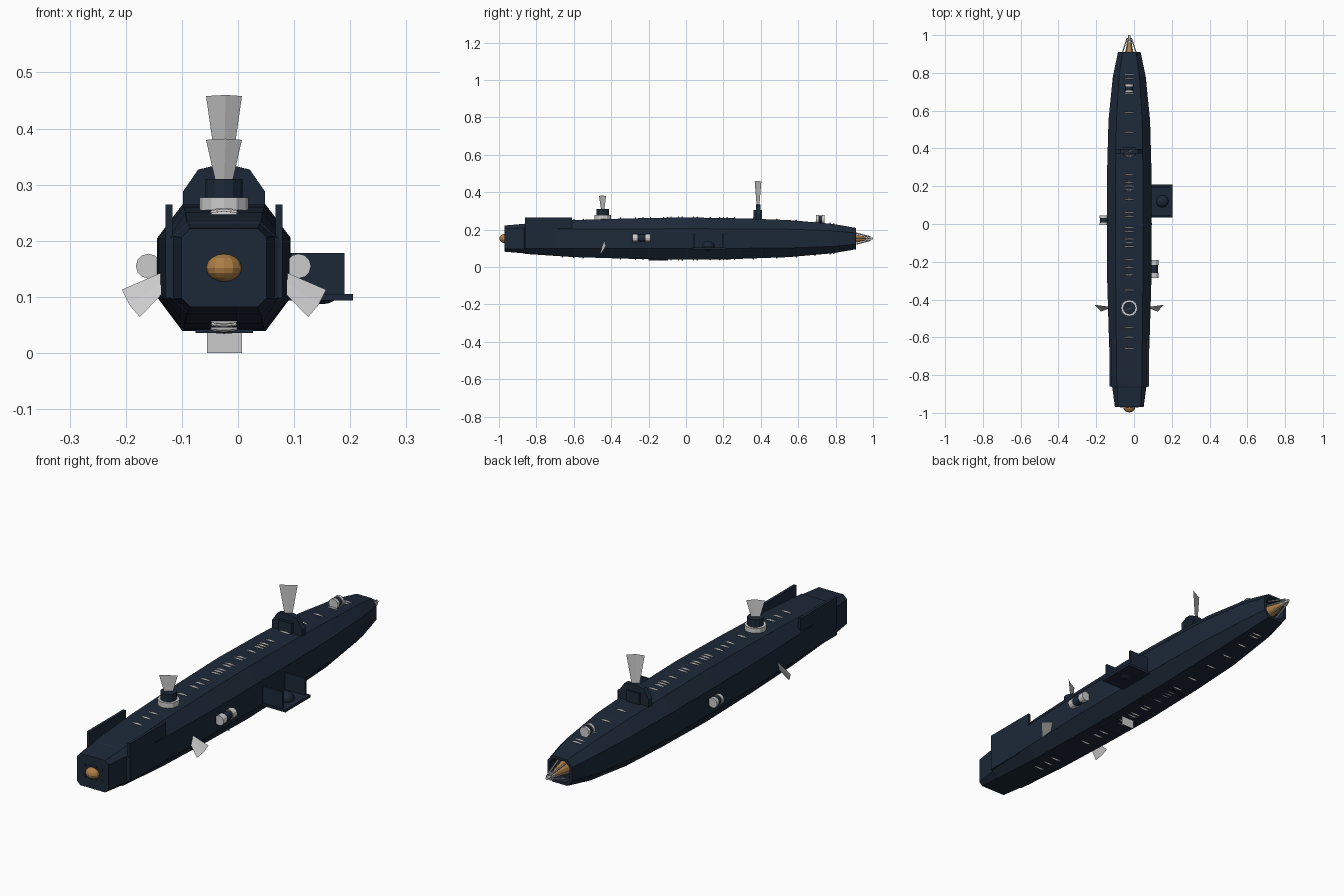
import bpy, bmesh, math
from mathutils import Vector

if "Cube" in bpy.data.objects:
    bpy.data.objects.remove(bpy.data.objects["Cube"])

CX, CZ = -0.025, 0.152


def material(name, rgb):
    m = bpy.data.materials.new(name)
    m.diffuse_color = (*rgb, 1)
    m.use_nodes = True
    m.node_tree.nodes["Principled BSDF"].inputs["Base Color"].default_value = m.diffuse_color
    return m


NAVY = material("navy_steel", (0.012, 0.022, 0.040))
GOLD = material("brass", (0.42, 0.21, 0.06))


def finish(name, bm, mat=None):
    bmesh.ops.recalc_face_normals(bm, faces=bm.faces)
    me = bpy.data.meshes.new(name)
    bm.to_mesh(me)
    bm.free()
    ob = bpy.data.objects.new(name, me)
    if mat:
        me.materials.append(mat)
    bpy.context.collection.objects.link(ob)
    return ob


def loft(name, rings, mat=None, caps=True):
    bm = bmesh.new()
    loops = [[bm.verts.new(p) for p in r] for r in rings]
    n = len(loops[0])
    for a, b in zip(loops, loops[1:]):
        for i in range(n):
            bm.faces.new((a[i], a[(i + 1) % n], b[(i + 1) % n], b[i]))
    if caps:
        bm.faces.new(loops[0])
        bm.faces.new(loops[-1])
    return finish(name, bm, mat)


def box(name, x, y, z, mat=NAVY):
    return loft(name, [[(a, b, c) for a, b in ((x[0], y[0]), (x[1], y[0]), (x[1], y[1]), (x[0], y[1]))]
                       for c in z], mat)


def tube(name, p, q, r1, r2=None, mat=None, n=12):
    p, q = Vector(p), Vector(q)
    d = q - p
    bm = bmesh.new()
    bmesh.ops.create_cone(bm, cap_ends=True, segments=n, radius1=r1,
                          radius2=r1 if r2 is None else r2, depth=d.length)
    ob = finish(name, bm, mat)
    ob.rotation_mode = 'QUATERNION'
    ob.rotation_quaternion = d.to_track_quat('Z', 'Y')
    ob.location = (p + q) / 2
    return ob


def ball(name, loc, scale, mat=None, u=12, v=8):
    bm = bmesh.new()
    bmesh.ops.create_uvsphere(bm, u_segments=u, v_segments=v, radius=1)
    ob = finish(name, bm, mat)
    ob.location, ob.scale = loc, scale
    return ob


def fan(name, a, b, c, d, fold=(0, 0, 0)):
    # vane with a centre crease: a-b is the root, d-c the tip
    a, b, c, d = map(Vector, (a, b, c, d))
    m, t = (a + b) / 2, (c + d) / 2 + Vector(fold)
    bm = bmesh.new()
    v = [bm.verts.new(p) for p in (a, m, b, c, t, d)]
    bm.faces.new((v[0], v[1], v[4], v[5]))
    bm.faces.new((v[1], v[2], v[3], v[4]))
    return finish(name, bm)


# Hull stations: y, half width, half height, deck half width, side half height
ST = [(-0.97, .076, .070, .060, .054), (-0.865, .090, .079, .064, .056),
      (-0.86, .098, .082, .066, .052), (-0.60, .108, .099, .069, .052),
      (-0.30, .117, .108, .072, .052), (0.0, .119, .113, .074, .053),
      (0.30, .117, .108, .072, .052), (0.55, .110, .099, .068, .050),
      (0.78, .087, .079, .054, .042), (0.91, .060, .057, .036, .030)]


def octagon(y, w, h, d, s):
    return [(CX + x, y, CZ + z) for x, z in ((d, h), (w, s), (w, -s), (d, -h),
                                            (-d, -h), (-w, -s), (-w, s), (-d, h))]


tail = [(0.91, .048, .046, .030, .025), (0.87, .044, .042, .028, .023)]
loft("hull", [octagon(*s) for s in ST + tail], NAVY)


def hull_half_height(y):
    for a, b in zip(ST, ST[1:]):
        if a[0] <= y <= b[0]:
            return a[2] + (b[2] - a[2]) * (y - a[0]) / (b[0] - a[0])


# Bow: brass dome and torpedo ports
ball("bow_dome", (CX, -0.965, CZ), (.033, .033, .025), GOLD)
for x in (-.041, -.013, .013, .041):
    for s in (-1, 1):
        z = CZ + s * .025
        tube("bow_port", (CX + x, -0.965, z), (CX + x, -0.9715, z), .008, mat=NAVY)

# Side plates near the bow
for s in (-1, 1):
    x = CX + s * .098
    box("bow_side_plate", (x - .006, x + .006), (-0.86, -0.61), (.098, .265))

# Stern: brass cone, cage rods and tip
tube("stern_cone", (CX, .875, CZ), (CX, .97, CZ), .030, .008, GOLD)
for k in range(6):
    a = math.tau * k / 6
    c, s = math.cos(a), math.sin(a)
    tube("stern_rod", (CX + .042 * c, .89, CZ + .040 * s),
         (CX + .011 * c, .985, CZ + .011 * s), .0035, n=6)
tube("stern_collar", (CX, .962, CZ), (CX, .972, CZ), .014)
tube("stern_tip", (CX, .97, CZ), (CX, 1.0, CZ), .006)

# Ribs along deck and keel
RIBS = [.79, .77, .69, .59, .485, .36, .26, .22, .20, .18, .13, .06, .04, -.02, -.04,
        -.08, -.10, -.12, -.19, -.23, -.27, -.35, -.55, -.60, -.66]
for y in RIBS:
    for s in (-1, 1):
        ball("rib", (CX, y, CZ + s * hull_half_height(y)), (.026, .004, .006), None, 10, 6)

# Keel plates
box("keel_plate", (-.076, .027), (-.20, -.10), (.036, .05))
box("keel_plate_rear", (-.076, .027), (.05, .24), (.039, .05))

# Sail: arched plate with hub and vane
arch = [(-.073, .24), (.073, .24), (.073, .288), (.046, .327), (.012, .335),
        (-.012, .335), (-.046, .327), (-.073, .288)]
loft("sail_plate", [[(CX + x, y, z) for x, z in arch] for y in (.374, .398)], NAVY)
box("sail_hub", (CX - .032, CX + .032), (.362, .406), (.24, .305))
fan("sail_vane", (-.038, .378, .325), (-.012, .392, .325),
    (.007, .403, .458), (-.057, .367, .458), (.003, -.004, .002))

# Forward hatch: grey collar, dark neck and vane
tube("hatch_collar", (CX, -.445, .245), (CX, -.445, .277), .044)
tube("hatch_neck", (CX, -.445, .27), (CX, -.445, .31), .033, mat=NAVY)
fan("hatch_vane", (-.040, -.454, .305), (-.010, -.437, .305),
    (.007, -.427, .38), (-.057, -.465, .38), (.003, -.004, .002))

# Diving vanes, mirrored, and the keel vane
for s in (-1, 1):
    P = [(CX + s * x, y, z) for x, y, z in ((.108, -.438, .145), (.108, -.448, .108),
                                           (.150, -.463, .064), (.182, -.428, .113))]
    fan("side_vane", *P, fold=(s * .003, .002, -.002))
fan("keel_vane", (-.055, -.07, .045), (.007, -.07, .045), (.007, -.07, 0), (-.055, -.07, 0))


# Grey tanks with dark straps
def tank(x, y0, y1, z, r):
    g = (y1 - y0) * .28
    tube("tank", (x, y0, z), (x, y0 + g, z), r)
    tube("tank_strap", (x, y0 + g, z), (x, y1 - g, z), r * .85, mat=NAVY)
    tube("tank_end", (x, y1 - g, z), (x, y1, z), r)


tank(.108, -.285, -.19, .155, .022)
tank(-.160, -.005, .045, .155, .022)
tank(CX, .695, .74, .255, .023)

# Side platform: floor, two end walls and a dome
box("platform_floor", (.075, .205), (.035, .21), (.094, .105))
for y in (.038, .193):
    box("platform_wall", (.075, .190), (y, y + .009), (.10, .178))
ball("platform_dome", (.15, .12, .113), (.033, .033, .026), NAVY)
